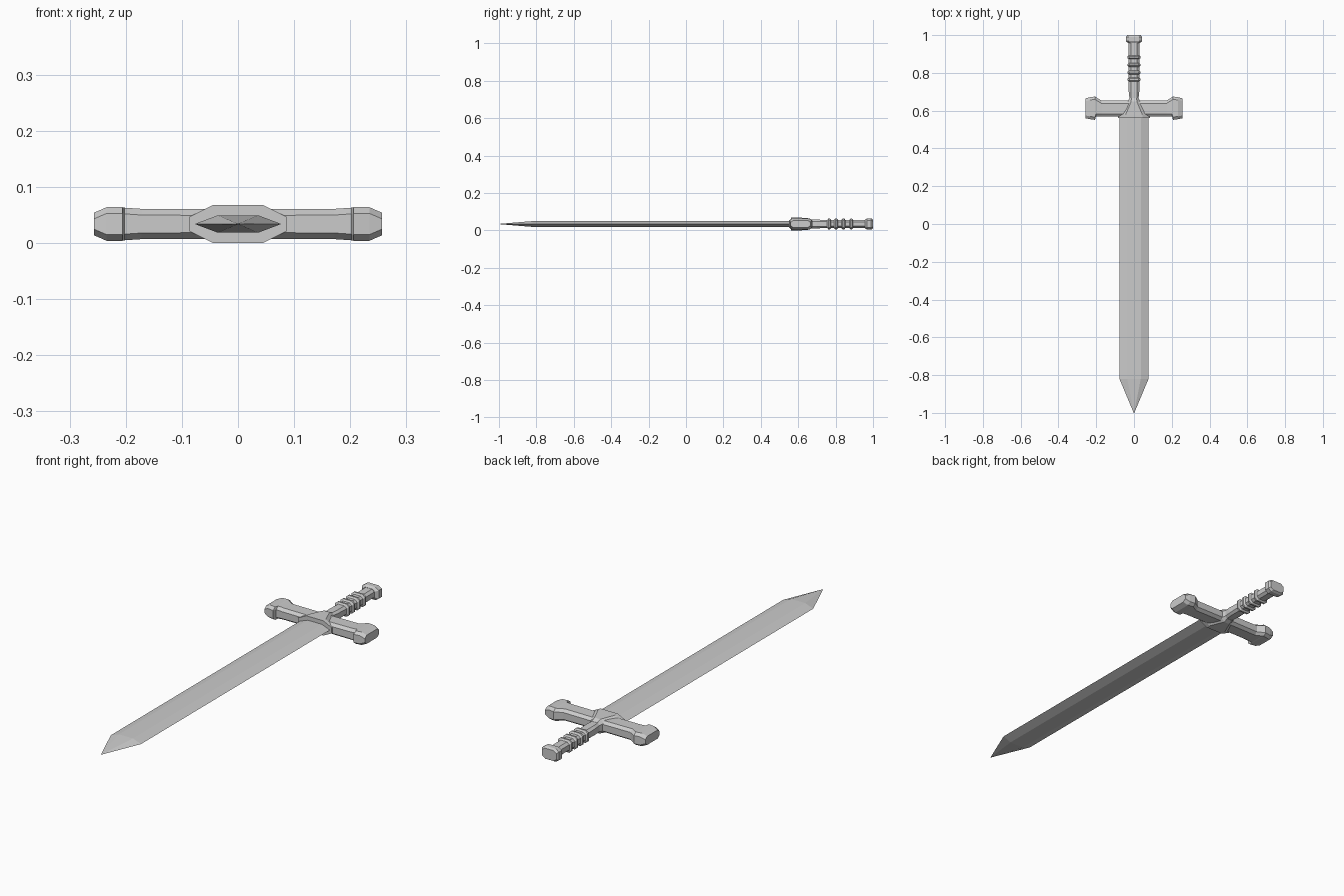
import bpy, bmesh
from mathutils import Vector

if "Cube" in bpy.data.objects:
    bpy.data.objects.remove(bpy.data.objects["Cube"])

ZC = 0.034  # height of the sword's mid plane


def octagon(a, b, ca, cb):
    """Chamfered rectangle, half sizes a, b and corner cuts ca, cb."""
    return [(a, -b + cb), (a, b - cb), (a - ca, b), (-a + ca, b),
            (-a, b - cb), (-a, -b + cb), (-a + ca, -b), (a - ca, -b)]


def loft(name, rings):
    """Skin a list of equal-length point rings and cap both ends."""
    bm = bmesh.new()
    loops = [[bm.verts.new(p) for p in ring] for ring in rings]
    n = len(loops[0])
    for r, s in zip(loops, loops[1:]):
        for i in range(n):
            j = (i + 1) % n
            bm.faces.new((r[i], r[j], s[j], s[i]))
    bm.faces.new(loops[0])
    bm.faces.new(loops[-1])
    bmesh.ops.remove_doubles(bm, verts=bm.verts, dist=1e-5)
    bmesh.ops.recalc_face_normals(bm, faces=bm.faces)
    mesh = bpy.data.meshes.new(name)
    bm.to_mesh(mesh)
    bm.free()
    obj = bpy.data.objects.new(name, mesh)
    bpy.context.collection.objects.link(obj)
    return obj


def along_y(name, sections):
    """Sections: y, half width, half height, side cut, height cut."""
    return loft(name, [[Vector((u, y, ZC + v)) for u, v in octagon(a, b, ca, cb)]
                       for y, a, b, ca, cb in sections])


# Blade: flattened hexagon that tapers to a point
def blade_ring(y, edge, flat, h):
    return [Vector((x, y, ZC + z)) for x, z in
            ((edge, 0), (flat, h), (-flat, h), (-edge, 0), (-flat, -h), (flat, -h))]


loft("blade", [blade_ring(0.60, 0.077, 0.036, 0.0155),
               blade_ring(-0.82, 0.077, 0.036, 0.0155),
               blade_ring(-1.0, 0.0015, 0.0007, 0.0007)])

# Guard collar: wide at the blade, narrowing to the grip
along_y("guard_collar", [
    (0.562, 0.086, 0.034, 0.042, 0.021),
    (0.580, 0.086, 0.034, 0.042, 0.021),
    (0.648, 0.032, 0.033, 0.017, 0.016),
    (0.668, 0.024, 0.024, 0.010, 0.010)])

# Guard arms: chamfered bar flaring into an end block, mirrored
arm_sections = [  # x, y min, y max, half height
    (0.000, 0.568, 0.653, 0.026), (0.172, 0.568, 0.653, 0.027),
    (0.202, 0.568, 0.672, 0.029), (0.206, 0.551, 0.675, 0.030),
    (0.234, 0.555, 0.671, 0.030), (0.257, 0.560, 0.665, 0.020)]
arm_rings = []
for x, y0, y1, h in arm_sections:
    pts = octagon((y1 - y0) / 2, h, 0.015, 0.011)
    arm_rings.append([Vector((x, (y0 + y1) / 2 + u, ZC + v)) for u, v in pts])
arms = loft("guard_arms", arm_rings)
# Open the inner cap so the mirrored halves join cleanly
bm = bmesh.new()
bm.from_mesh(arms.data)
caps = [f for f in bm.faces if all(abs(v.co.x) < 1e-4 for v in f.verts)]
bmesh.ops.delete(bm, geom=caps, context='FACES_ONLY')
bm.to_mesh(arms.data)
bm.free()
arms.modifiers.new("Mirror", 'MIRROR')

# Grip with four raised rings
grip = [(0.655, 0.023, 0.023, 0.009, 0.009), (0.70, 0.028, 0.023, 0.011, 0.009)]
for y in (0.765, 0.802, 0.842, 0.883):
    for dy, w, h in ((-0.010, 0.028, 0.022), (-0.004, 0.035, 0.029),
                     (0.004, 0.035, 0.029), (0.010, 0.028, 0.022)):
        grip.append((y + dy, w, h, 0.012, 0.010))
grip.append((0.97, 0.028, 0.022, 0.012, 0.010))
along_y("grip", grip)

# Pommel cap
along_y("pommel", [
    (0.957, 0.030, 0.023, 0.012, 0.010), (0.968, 0.043, 0.030, 0.016, 0.011),
    (0.990, 0.043, 0.030, 0.016, 0.011), (1.000, 0.036, 0.024, 0.014, 0.010)])
